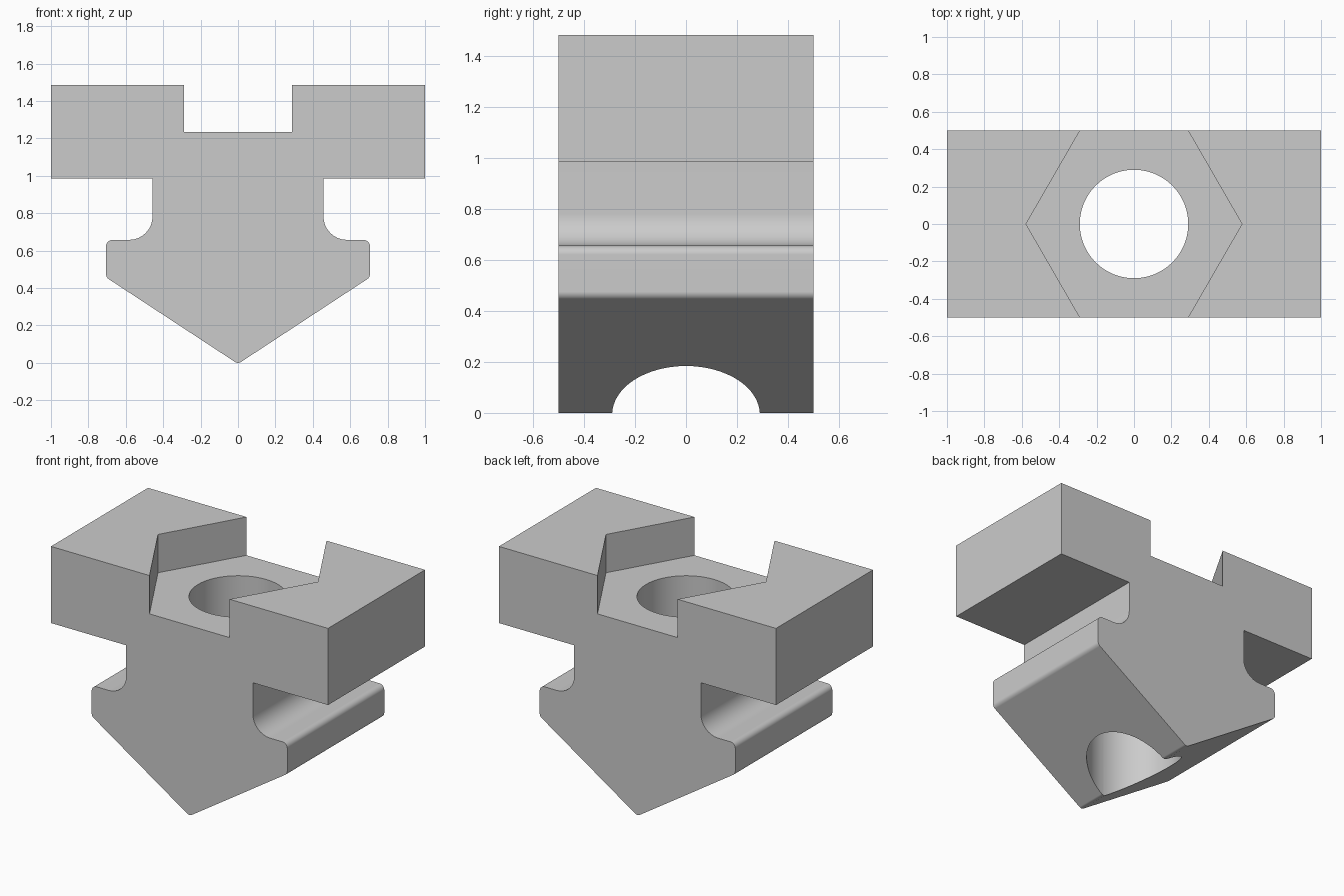
import bpy
import bmesh
import math
from mathutils import Vector

default_cube = bpy.data.objects.get("Cube")
if default_cube:
    bpy.data.objects.remove(default_cube, do_unlink=True)

WIDTH = 1.0        # depth of the nut along y
HOLE_RADIUS = 0.29
HEX_RADIUS = WIDTH / math.sqrt(3)
HEX_FLOOR = 1.235

# Plain grey metal
grey = bpy.data.materials.new("plain grey")
grey.use_nodes = True
colour = (0.6, 0.6, 0.6, 1)
grey.diffuse_color = colour
grey.node_tree.nodes["Principled BSDF"].inputs["Base Color"].default_value = colour


def round_corner(before, corner, after, radius, steps=8):
    """Points of the arc that replaces a profile corner."""
    p = Vector(corner)
    a = (Vector(before) - p).normalized()
    b = (Vector(after) - p).normalized()
    half = a.angle(b) / 2
    centre = p + (a + b).normalized() * radius / math.sin(half)
    start = p + a * radius / math.tan(half) - centre
    end = p + b * radius / math.tan(half) - centre
    sweep = math.pi - 2 * half
    return [centre + (start * math.sin((1 - i / steps) * sweep)
                      + end * math.sin(i / steps * sweep)) / math.sin(sweep)
            for i in range(steps + 1)]


def prism(name, points, offset):
    """Extrude a closed loop of points along the offset vector."""
    bm = bmesh.new()
    face = bm.faces.new([bm.verts.new(p) for p in points])
    extruded = bmesh.ops.extrude_face_region(bm, geom=[face])["geom"]
    moved = [g for g in extruded if isinstance(g, bmesh.types.BMVert)]
    bmesh.ops.translate(bm, verts=moved, vec=offset)
    bmesh.ops.recalc_face_normals(bm, faces=bm.faces)
    mesh = bpy.data.meshes.new(name)
    bm.to_mesh(mesh)
    bm.free()
    mesh.materials.append(grey)
    obj = bpy.data.objects.new(name, mesh)
    bpy.context.collection.objects.link(obj)
    return obj


# Body profile: x, z and corner radius for the +x half, from tip to top
half_profile = [
    (0, -0.006, 0.03),
    (0.706, 0.457, 0.035),
    (0.706, 0.657, 0.035),
    (0.457, 0.657, 0.125),
    (0.457, 0.985, 0),
    (1, 0.985, 0),
    (1, 1.485, 0),
]
corners = half_profile + [(-x, z, r) for x, z, r in reversed(half_profile[1:])]
outline = []
for i, (x, z, r) in enumerate(corners):
    if r:
        outline += round_corner(corners[i - 1][:2], (x, z),
                                corners[(i + 1) % len(corners)][:2], r)
    else:
        outline.append(Vector((x, z)))
body = prism("slot_nut_body", [(p.x, -WIDTH / 2, p.y) for p in outline], (0, WIDTH, 0))

# Hexagonal pocket, run past the open front and back
reach = 0.6
end_x = HEX_RADIUS - reach / math.sqrt(3)
hexagon = [(HEX_RADIUS, 0), (end_x, reach), (-end_x, reach),
           (-HEX_RADIUS, 0), (-end_x, -reach), (end_x, -reach)]
pocket = prism("pocket_cutter", [(x, y, HEX_FLOOR) for x, y in hexagon], (0, 0, 1))

# Round bolt hole through the whole body
SIDES = 64
ring = [math.tau * i / SIDES for i in range(SIDES)]
hole = prism("hole_cutter", [(HOLE_RADIUS * math.cos(t), HOLE_RADIUS * math.sin(t), -0.5)
                             for t in ring], (0, 0, 3))

# Cut both openings, then drop the cutters
bpy.ops.object.select_all(action="DESELECT")
body.select_set(True)
bpy.context.view_layer.objects.active = body
for cutter in (pocket, hole):
    cutter.hide_render = True
    cut = body.modifiers.new(cutter.name, "BOOLEAN")
    cut.operation = "DIFFERENCE"
    cut.solver = "EXACT"
    cut.object = cutter
    bpy.ops.object.modifier_apply(modifier=cut.name)
    bpy.data.objects.remove(cutter, do_unlink=True)

# Smooth fillets and bore, with crisp edges and flat planes
bpy.ops.object.shade_smooth_by_angle(angle=math.radians(30))
weighted = body.modifiers.new("flat planes", "WEIGHTED_NORMAL")
weighted.keep_sharp = True
